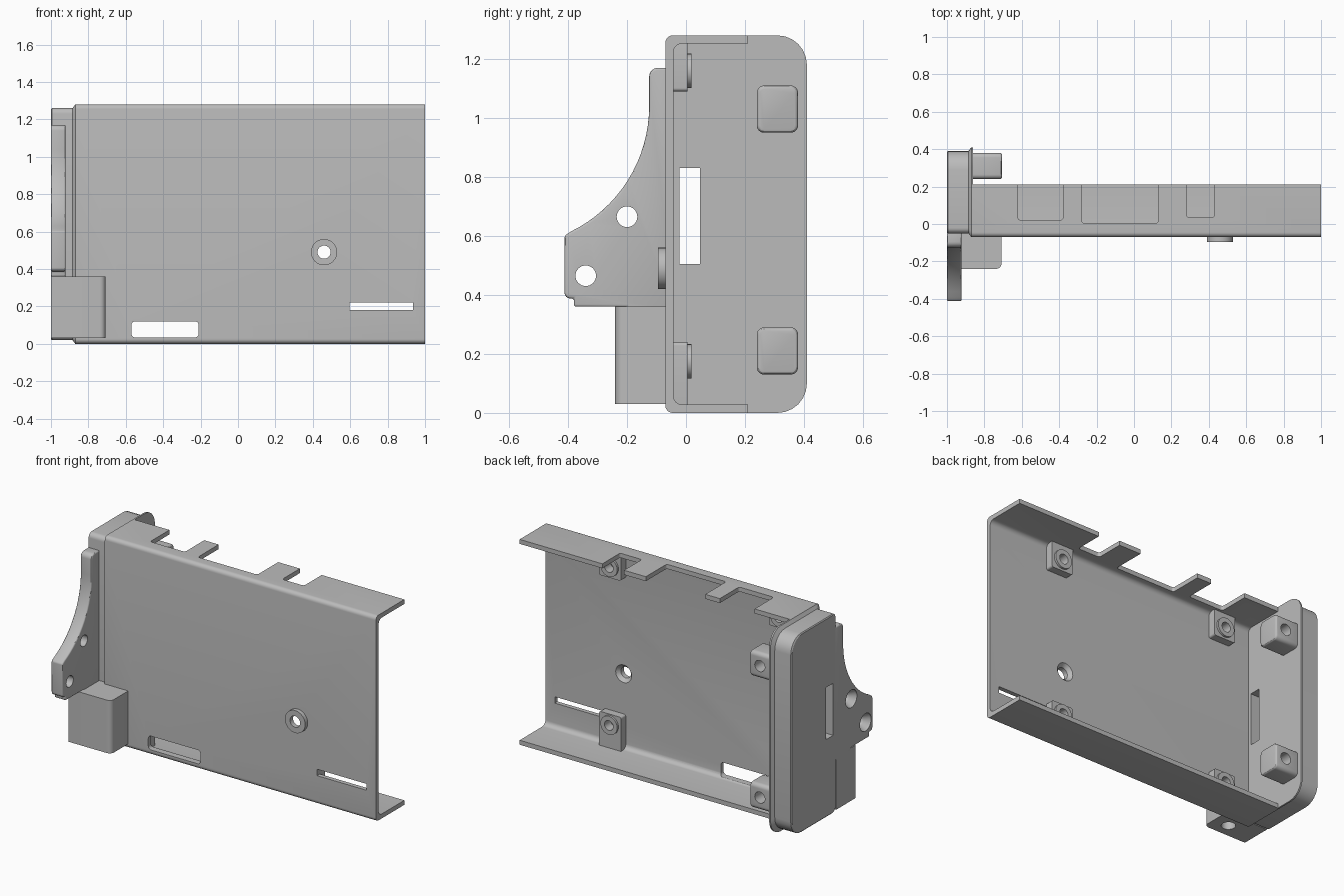
import bpy, bmesh, math
from mathutils import Vector

cube = bpy.data.objects.get("Cube")
if cube:
    bpy.data.objects.remove(cube)

grey = bpy.data.materials.new("plain grey")
grey.use_nodes = True
colour = (0.5, 0.5, 0.5, 1)
grey.diffuse_color = colour
grey.node_tree.nodes["Principled BSDF"].inputs["Base Color"].default_value = colour

parts = []


def place(axis, a, b, h):
    return {"x": (h, a, b), "y": (a, h, b), "z": (a, b, h)}[axis]


def rounded(corners, steps=6):
    """Outline from (a, b, radius) corners, each corner filleted."""
    out = []
    for i, (a, b, r) in enumerate(corners):
        p = Vector((a, b))
        if r == 0:
            out.append((a, b))
            continue
        u = (Vector(corners[i - 1][:2]) - p).normalized()
        v = (Vector(corners[(i + 1) % len(corners)][:2]) - p).normalized()
        half = u.angle(v) / 2
        c = p + (u + v).normalized() * (r / math.sin(half))
        s = p + u * (r / math.tan(half)) - c
        e = p + v * (r / math.tan(half)) - c
        start = math.atan2(s.y, s.x)
        turn = math.atan2(s.x * e.y - s.y * e.x, s.dot(e))
        for k in range(steps + 1):
            t = start + turn * k / steps
            out.append((c.x + r * math.cos(t), c.y + r * math.sin(t)))
    return out


def rect(a0, a1, b0, b1, r=0):
    return rounded([(a0, b0, r), (a1, b0, r), (a1, b1, r), (a0, b1, r)])


def loft(name, axis, sections):
    """Solid through (height, outline) sections along an axis."""
    bm = bmesh.new()
    rings = [[bm.verts.new(place(axis, a, b, h)) for a, b in pts] for h, pts in sections]
    n = len(rings[0])
    for low, high in zip(rings, rings[1:]):
        for i in range(n):
            j = (i + 1) % n
            bm.faces.new((low[i], low[j], high[j], high[i]))
    bm.faces.new(rings[0])
    bm.faces.new(rings[-1])
    bmesh.ops.recalc_face_normals(bm, faces=bm.faces)
    mesh = bpy.data.meshes.new(name)
    bm.to_mesh(mesh)
    bm.free()
    mesh.materials.append(grey)
    obj = bpy.data.objects.new(name, mesh)
    bpy.context.collection.objects.link(obj)
    parts.append(obj)
    return obj


def prism(name, axis, pts, lo, hi):
    return loft(name, axis, [(lo, pts), (hi, pts)])


def circle(a, b, r, n=32):
    return [(a + r * math.cos(math.tau * k / n), b + r * math.sin(math.tau * k / n)) for k in range(n)]


def rod(name, axis, a, b, *stops):
    """Turned part through (height, radius) stops."""
    return loft(name, axis, [(h, circle(a, b, r)) for h, r in stops])


def apply(obj, kind, **settings):
    mod = obj.modifiers.new(kind, kind)
    for key, value in settings.items():
        setattr(mod, key, value)
    bpy.context.view_layer.objects.active = obj
    bpy.ops.object.modifier_apply(modifier=mod.name)


def soften(obj, width):
    apply(obj, "BEVEL", width=width, segments=3, limit_method="ANGLE", angle_limit=math.radians(40))


def cut(cutter, *targets):
    for obj in targets:
        apply(obj, "BOOLEAN", operation="DIFFERENCE", object=cutter, solver="EXACT")
    parts.remove(cutter)
    bpy.data.objects.remove(cutter)


# Front plate with top and bottom flanges
TOP, FRONT, INNER, LIP, T = 1.28, -0.07, -0.043, 0.21, 0.028
tray = prism("tray_shell", "x", rounded([
    (FRONT, 0, 0.025), (LIP, 0, 0), (LIP, T, 0), (INNER, T, 0.03),
    (INNER, TOP - T, 0.03), (LIP, TOP - T, 0), (LIP, TOP, 0), (FRONT, TOP, 0.025)]), -0.87, 1)

# Connector notches in the top flange
for x0, x1, depth in ((-0.62, -0.38, 0.02), (-0.28, 0.13, 0.005), (0.28, 0.43, 0.035)):
    cut(prism("notch", "z", rect(x0, x1, depth, 0.4, 0.015), 1.2, 1.4), tray)

# Slots in the front plate
cut(prism("card_slot", "y", rect(-0.57, -0.21, 0.034, 0.12, 0.02), -0.2, 0.1), tray)
cut(prism("strap_slot", "y", rect(0.595, 0.935, 0.18, 0.22), -0.2, 0.1), tray)

# Raised washer with a hole countersunk from behind
washer = rod("front_washer", "y", 0.46, 0.49, (-0.095, 0.07), (-0.06, 0.07))
cut(rod("screw_hole", "y", 0.46, 0.49, (-0.2, 0.035), (-0.065, 0.035), (INNER, 0.055), (0, 0.055)),
    tray, washer)

# End cap with a stepped rim


def cap_outline(d):
    y0, y1, z0, z1 = FRONT + d, 0.41 - d, d, TOP - d
    return rounded([(y0, z0, 0.03), (y1, z0, 0.1), (y1, z1, 0.1), (y0, z1, 0.03)])


cap = loft("end_cap", "x", [(x, cap_outline(d)) for x, d in (
    (-1, 0.026), (-0.995, 0.02), (-0.885, 0.02), (-0.87, 0), (-0.86, 0))])
cut(prism("cable_slot", "x", rect(-0.022, 0.048, 0.505, 0.83), -1.2, -0.7), cap)

# Lid screw bosses inside the end cap
for z, label in ((0.21, "lower"), (1.03, "upper")):
    boss = prism(label + "_lid_boss", "x", rect(0.24, 0.38, z - 0.08, z + 0.08, 0.025), -0.88, -0.705)
    soften(boss, 0.012)
    cut(rod("hole", "y", -0.775, z, (0.28, 0.035), (0.5, 0.035)), boss)

# Board standoffs in the four corners
for x, side in ((-0.65, "right"), (0.52, "left")):
    for z, z0, z1, level in ((0.175, 0.015, 0.24, "lower"), (1.16, 1.09, 1.265, "upper")):
        name = level + "_" + side
        block = prism(name + "_standoff", "y", rect(x - 0.075, x + 0.075, z0, z1, 0.012), -0.055, 0.005)
        ring = rod(name + "_standoff_ring", "y", x, z, (-0.01, 0.058), (0.018, 0.058))
        cut(rod("hole", "y", x, z, (-0.045, 0.03), (0.1, 0.03)), block, ring)

# Curved mounting bracket
sweep = [(-0.598 + 0.473 * math.cos(t), 1.04 + 0.473 * math.sin(t), 0)
         for t in (math.radians(-64 * k / 16) for k in range(17))]
bracket = prism("mounting_bracket", "x", rounded(
    [(-0.03, 1.17, 0), (-0.125, 1.17, 0.03)] + sweep
    + [(-0.412, 0.6, 0.015), (-0.412, 0.388, 0.02), (-0.38, 0.388, 0),
       (-0.38, 0.36, 0), (-0.2, 0.36, 0), (-0.2, 0.34, 0), (-0.03, 0.34, 0)]), -1, -0.922)
soften(bracket, 0.008)
for y, z in ((-0.2, 0.665), (-0.34, 0.465)):
    cut(rod("hole", "x", y, z, (-1.1, 0.055), (-0.99, 0.055), (-0.96, 0.035), (-0.8, 0.035)), bracket)

# Lower mounting block with a blind hole underneath
foot = prism("mounting_block", "z", rounded([
    (-1, -0.24, 0), (-0.708, -0.24, 0.03), (-0.708, -0.05, 0), (-1, -0.05, 0)]), 0.03, 0.36)
cut(rod("hole", "z", -0.81, -0.155, (-0.1, 0.04), (0.22, 0.04)), foot)

# Smooth curves, keep edges crisp
bpy.ops.object.select_all(action="DESELECT")
for obj in parts:
    obj.select_set(True)
bpy.context.view_layer.objects.active = tray
bpy.ops.object.shade_smooth_by_angle(angle=math.radians(30))
